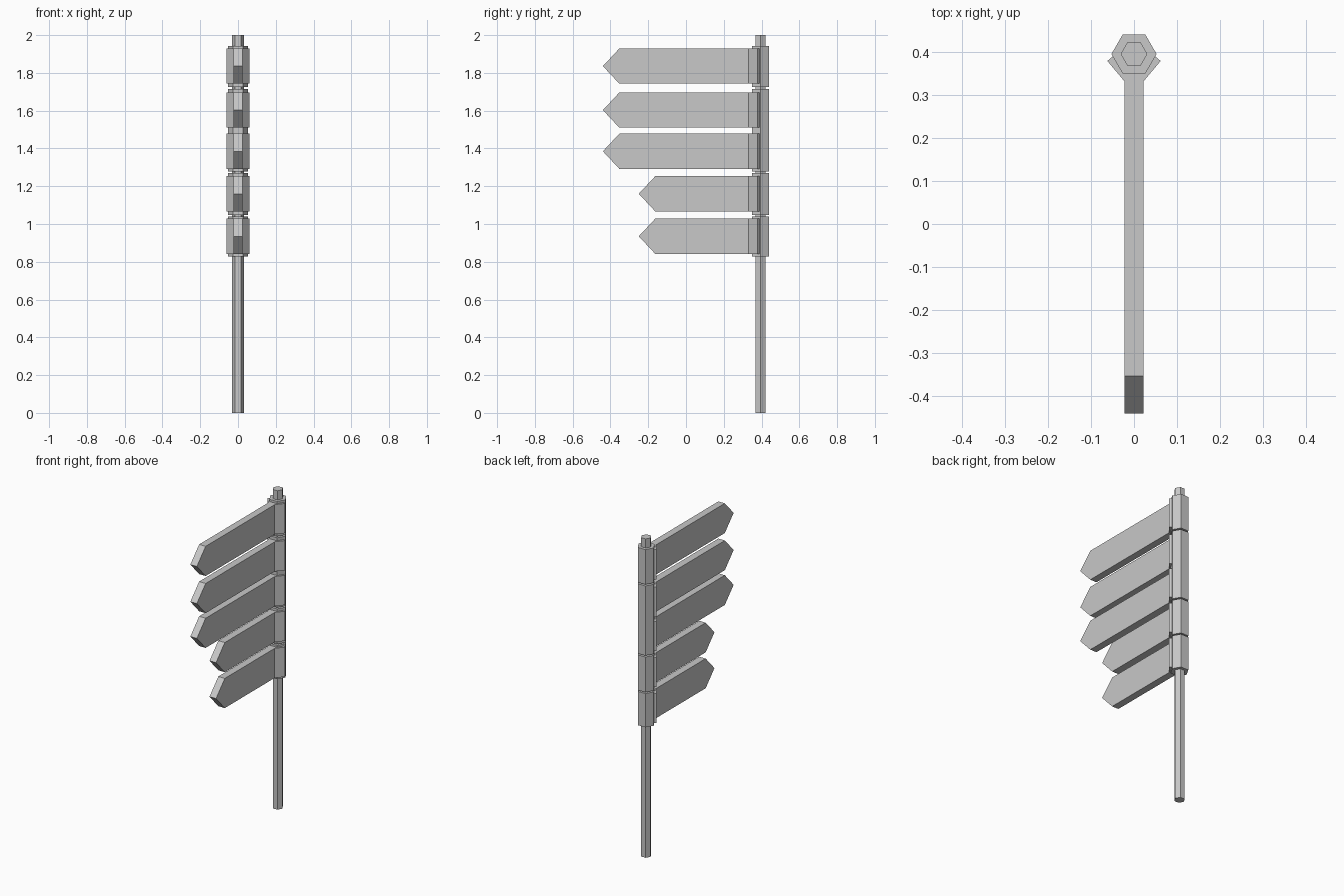
import bpy
import bmesh
import math

if "Cube" in bpy.data.objects:
    bpy.data.objects.remove(bpy.data.objects["Cube"], do_unlink=True)

POST_Y = 0.395
BOARD_HEIGHT = 0.186
HALF_THICK = 0.0225

# One flat grey for the whole signpost
grey = bpy.data.materials.new("light_grey")
grey.use_nodes = True
colour = (0.58, 0.58, 0.58, 1)
grey.diffuse_color = colour
grey.node_tree.nodes["Principled BSDF"].inputs["Base Color"].default_value = colour


def extruded(name, points, offset):
    """Extrude a flat outline along the given offset into a solid."""
    bm = bmesh.new()
    face = bm.faces.new([bm.verts.new(p) for p in points])
    result = bmesh.ops.extrude_face_region(bm, geom=[face], use_keep_orig=True)
    moved = [v for v in result["geom"] if isinstance(v, bmesh.types.BMVert)]
    bmesh.ops.translate(bm, verts=moved, vec=offset)
    bmesh.ops.recalc_face_normals(bm, faces=bm.faces)
    mesh = bpy.data.meshes.new(name)
    bm.to_mesh(mesh)
    bm.free()
    mesh.materials.append(grey)
    obj = bpy.data.objects.new(name, mesh)
    bpy.context.collection.objects.link(obj)
    return obj


def hex_prism(name, radius, bottom, top):
    angles = [math.radians(60 * i) for i in range(6)]
    ring = [(radius * math.cos(a), POST_Y + radius * math.sin(a), bottom) for a in angles]
    return extruded(name, ring, (0, 0, top - bottom))


def sign(number, bottom, tip):
    # Arrow-ended board
    top, middle = bottom + BOARD_HEIGHT, bottom + BOARD_HEIGHT / 2
    shoulder, root = tip + 0.087, 0.36
    outline = [(root, bottom), (root, top), (shoulder, top), (tip, middle), (shoulder, bottom)]
    extruded(f"sign_board_{number}", [(-HALF_THICK, y, z) for y, z in outline],
             (2 * HALF_THICK, 0, 0))
    # Flared clamp gripping the front of the sleeve
    half = [(HALF_THICK, 0.332), (0.062, 0.379), (0.046, 0.392)]
    clamp = half + [(-x, y) for x, y in reversed(half)]
    extruded(f"sign_clamp_{number}", [(x, y, bottom) for x, y in clamp],
             (0, 0, BOARD_HEIGHT))


# Pole and the stacked sleeves with narrow gaps between them
hex_prism("pole", 0.031, 0, 2)
for i, (low, high) in enumerate([(0.828, 1.040), (1.048, 1.269), (1.278, 1.715), (1.724, 1.943)]):
    hex_prism(f"sleeve_{i + 1}", 0.0525, low, high)

# Two short boards below three long ones
for i, (low, tip) in enumerate([(0.842, -0.25), (1.067, -0.25), (1.292, -0.44),
                                (1.510, -0.44), (1.743, -0.44)]):
    sign(i + 1, low, tip)
